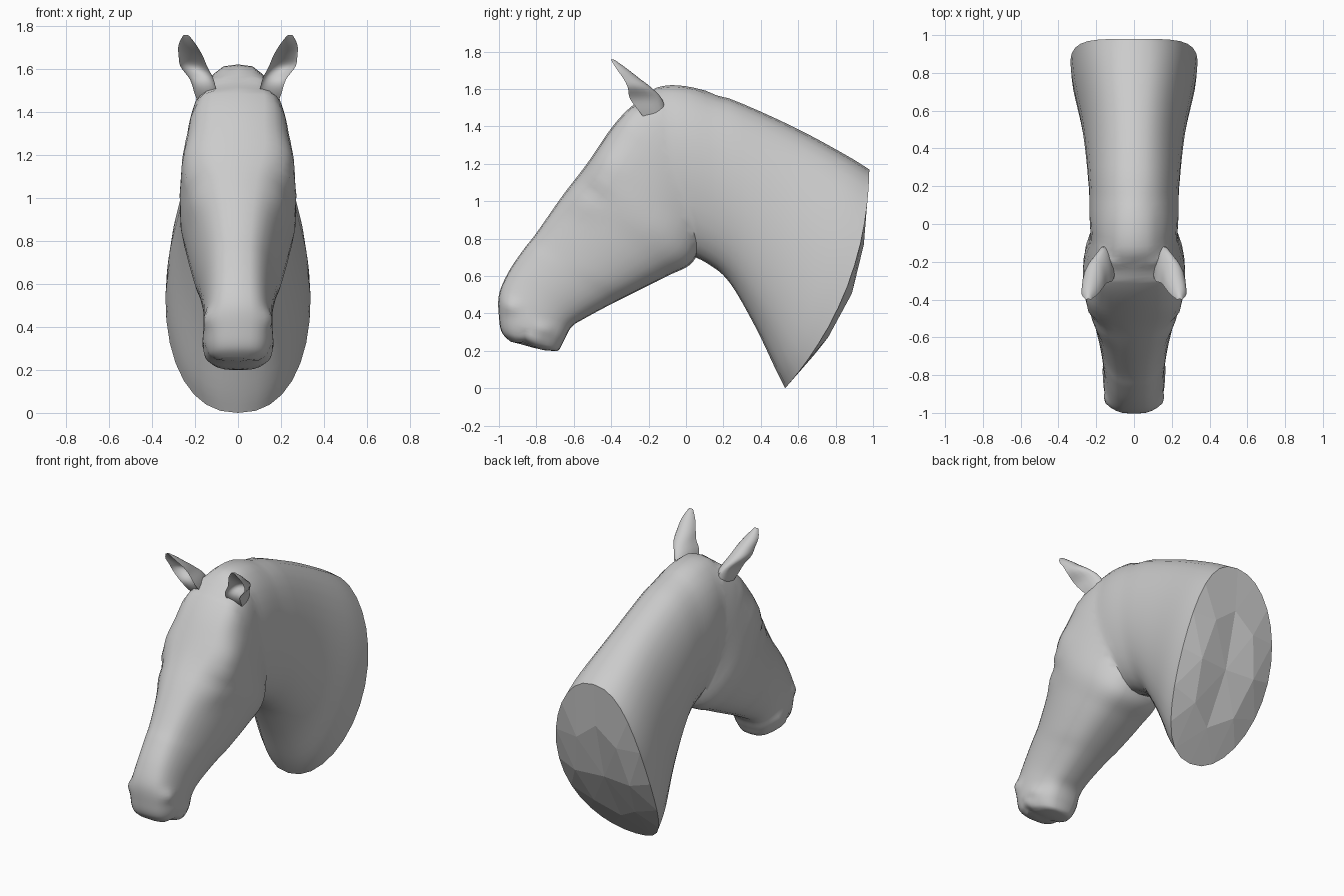
import bpy, bmesh, math
from mathutils import Vector

if "Cube" in bpy.data.objects:
    bpy.data.objects.remove(bpy.data.objects["Cube"])

SEG = 32


def spline(rows, steps):
    """Catmull-Rom interpolation between rows of numbers."""
    out = []
    for i in range(len(rows) - 1):
        a, b, c, d = (rows[max(i - 1, 0)], rows[i], rows[i + 1],
                      rows[min(i + 2, len(rows) - 1)])
        for s in range(steps):
            t = s / steps
            out.append([0.5 * (2 * q + (r - p) * t + (2 * p - 5 * q + 4 * r - u) * t * t
                               + (3 * q - p - 3 * r + u) * t ** 3)
                        for p, q, r, u in zip(a, b, c, d)])
    return out + [list(rows[-1])]


def section(row):
    """Closed ring spanning a line in the side plane, mirrored in x."""
    y0, z0, y1, z1, w0, w1, power, bulge = row
    a, b = Vector((0, y0, z0)), Vector((0, y1, z1))
    d = (b - a).normalized()
    perp = Vector((0, -d.z, d.y))
    ring = []
    for i in range(SEG):
        ang = 2 * math.pi * i / SEG
        t = (1 - math.cos(ang)) / 2
        s = math.sin(ang)
        x = math.copysign(abs(s) ** power, s) * (w0 + (w1 - w0) * t)
        ring.append(a.lerp(b, t) + perp * bulge * 4 * t * (1 - t) + Vector((x, 0, 0)))
    return ring


def loft(name, rings, start_dome=0, end_dome=0):
    """Skin rings into a closed mesh; ends get a coarse, domed cap."""
    bm = bmesh.new()
    vs = [[bm.verts.new(p) for p in r] for r in rings]
    n = len(vs[0])
    for r0, r1 in zip(vs, vs[1:]):
        for i in range(n):
            j = (i + 1) % n
            bm.faces.new((r0[i], r0[j], r1[j], r1[i]))
    for ring, dome, ref in ((vs[0], start_dome, vs[1]), (vs[-1], end_dome, vs[-2])):
        c = sum((v.co for v in ring), Vector()) / n
        c2 = sum((v.co for v in ref), Vector()) / n
        out = (c - c2).normalized()
        inner = [bm.verts.new(c.lerp(v.co, 0.6) + out * dome * 0.8) for v in ring[::4]]
        mid = bm.verts.new(c + out * dome)
        m = len(inner)
        for k in range(m):
            p, q = inner[k], inner[(k + 1) % m]
            o = [ring[(4 * k + s) % n] for s in range(5)]
            bm.faces.new((o[0], o[1], o[2], p))
            bm.faces.new((o[2], o[3], o[4], q))
            bm.faces.new((o[2], q, p))
            bm.faces.new((p, q, mid))
    bmesh.ops.recalc_face_normals(bm, faces=bm.faces)
    me = bpy.data.meshes.new(name)
    bm.to_mesh(me)
    bm.free()
    ob = bpy.data.objects.new(name, me)
    bpy.context.collection.objects.link(ob)
    return ob


def smooth(ob, angle):
    bpy.ops.object.select_all(action='DESELECT')
    ob.select_set(True)
    bpy.context.view_layer.objects.active = ob
    bpy.ops.object.shade_smooth_by_angle(angle=math.radians(angle))


# Neck: crest y,z / throat y,z / widths / squareness / backward bulge
neck_rows = [
    (-0.24, 1.545, -0.10, 0.76, 0.22, 0.20, 0.55, 0.00),
    (-0.15, 1.61, 0.00, 0.72, 0.24, 0.22, 0.75, 0.00),
    (0.00, 1.615, 0.11, 0.67, 0.255, 0.225, 0.82, 0.00),
    (0.23, 1.55, 0.23, 0.57, 0.25, 0.235, 0.86, 0.00),
    (0.57, 1.40, 0.37, 0.33, 0.265, 0.28, 0.85, 0.03),
    (0.85, 1.25, 0.48, 0.10, 0.31, 0.335, 0.82, 0.08),
    (0.98, 1.17, 0.53, 0.00, 0.33, 0.345, 0.88, 0.115),
]
neck = loft("neck", [section(r) for r in spline(neck_rows, 4)], end_dome=0.08)

# Head: face y,z / jaw y,z / widths / squareness / bulge, muzzle to poll
head_rows = [
    (-0.94, 0.25, -0.71, 0.20, 0.115, 0.09, 0.65, 0.0),
    (-0.985, 0.30, -0.68, 0.205, 0.15, 0.13, 0.65, 0.0),
    (-1.00, 0.38, -0.65, 0.26, 0.165, 0.16, 0.65, 0.0),
    (-1.00, 0.50, -0.61, 0.33, 0.16, 0.16, 0.62, 0.0),
    (-0.95, 0.62, -0.54, 0.375, 0.155, 0.17, 0.65, 0.0),
    (-0.87, 0.74, -0.40, 0.45, 0.16, 0.20, 0.65, 0.0),
    (-0.80, 0.83, -0.28, 0.51, 0.17, 0.235, 0.65, 0.0),
    (-0.66, 1.03, -0.10, 0.60, 0.22, 0.265, 0.65, 0.0),
    (-0.53, 1.20, 0.04, 0.68, 0.28, 0.265, 0.60, 0.0),
    (-0.40, 1.39, 0.10, 0.86, 0.275, 0.225, 0.50, 0.0),
    (-0.30, 1.50, 0.12, 1.02, 0.25, 0.20, 0.45, 0.0),
    (-0.20, 1.57, 0.12, 1.25, 0.20, 0.18, 0.45, 0.0),
]
head = loft("head_and_neck", [section(r) for r in spline(head_rows, 6)], start_dome=0.01)

# Brow, eye, eye hollow, nostril and mouth: y, z, radius, sideways push
marks = [
    (-0.43, 1.20, 0.10, 0.025), (-0.46, 1.09, 0.04, 0.014), (-0.55, 0.99, 0.07, -0.014),
    (-0.94, 0.44, 0.04, -0.022), (-0.82, 0.26, 0.03, -0.012), (-0.76, 0.32, 0.03, -0.012),
]
for v in head.data.vertices:
    fade = min(1, abs(v.co.x) / 0.1)
    push = sum(a * math.exp(-((v.co.y - y) ** 2 + (v.co.z - z) ** 2) / (r * r))
               for y, z, r, a in marks)
    v.co.x += math.copysign(push * fade, v.co.x)
    # Notch between the lips
    if v.co.z < 0.3:
        v.co.z += 0.015 * math.exp(-((v.co.y + 0.86) / 0.03) ** 2)

# Merge head and neck
mod = head.modifiers.new("join", 'BOOLEAN')
mod.operation = 'UNION'
mod.solver = 'EXACT'
mod.object = neck
bpy.context.view_layer.objects.active = head
bpy.ops.object.modifier_apply(modifier="join")
bpy.data.objects.remove(neck, do_unlink=True)

# Soften the seam from poll to cheek, keeping the jaw crease below
bm = bmesh.new()
bm.from_mesh(head.data)
bmesh.ops.remove_doubles(bm, verts=bm.verts, dist=0.008)
seam = [v for v in bm.verts if 0.9 < v.co.z < 1.59 and -0.28 < v.co.y < 0.2]
for _ in range(4):
    bmesh.ops.smooth_vert(bm, verts=seam, factor=0.5,
                          use_axis_x=True, use_axis_y=True, use_axis_z=True)
bm.to_mesh(head.data)
bm.free()
smooth(head, 55)

# Flat-shaded cut face at the back of the neck
back = Vector((0, 0.93, -0.36))
for f in head.data.polygons:
    if f.normal.dot(back) > 0.6 and f.center.y > 0.45:
        f.use_smooth = False

# Ears: centre x,y,z / half width / half depth / hollow
ear_rows = [
    (0.13, -0.13, 1.38, 0.03, 0.04, 0.0),
    (0.15, -0.18, 1.48, 0.050, 0.070, 0.0),
    (0.168, -0.215, 1.55, 0.055, 0.085, 0.2),
    (0.205, -0.25, 1.61, 0.062, 0.062, 0.6),
    (0.220, -0.295, 1.66, 0.056, 0.042, 0.6),
    (0.235, -0.345, 1.71, 0.042, 0.028, 0.4),
    (0.242, -0.390, 1.755, 0.014, 0.010, 0.2),
]
for side, label in ((1, "left"), (-1, "right")):
    rings = []
    for x, y, z, w, d, hollow in spline(ear_rows, 4):
        ring = []
        for i in range(20):
            a = 2 * math.pi * i / 20
            s = math.sin(a)
            depth = s if s > 0 else -s * hollow
            ring.append(Vector((side * (x + w * math.cos(a)), y - d + 2 * d * depth, z)))
        rings.append(ring)
    smooth(loft(label + "_ear", rings, end_dome=0.005), 50)
